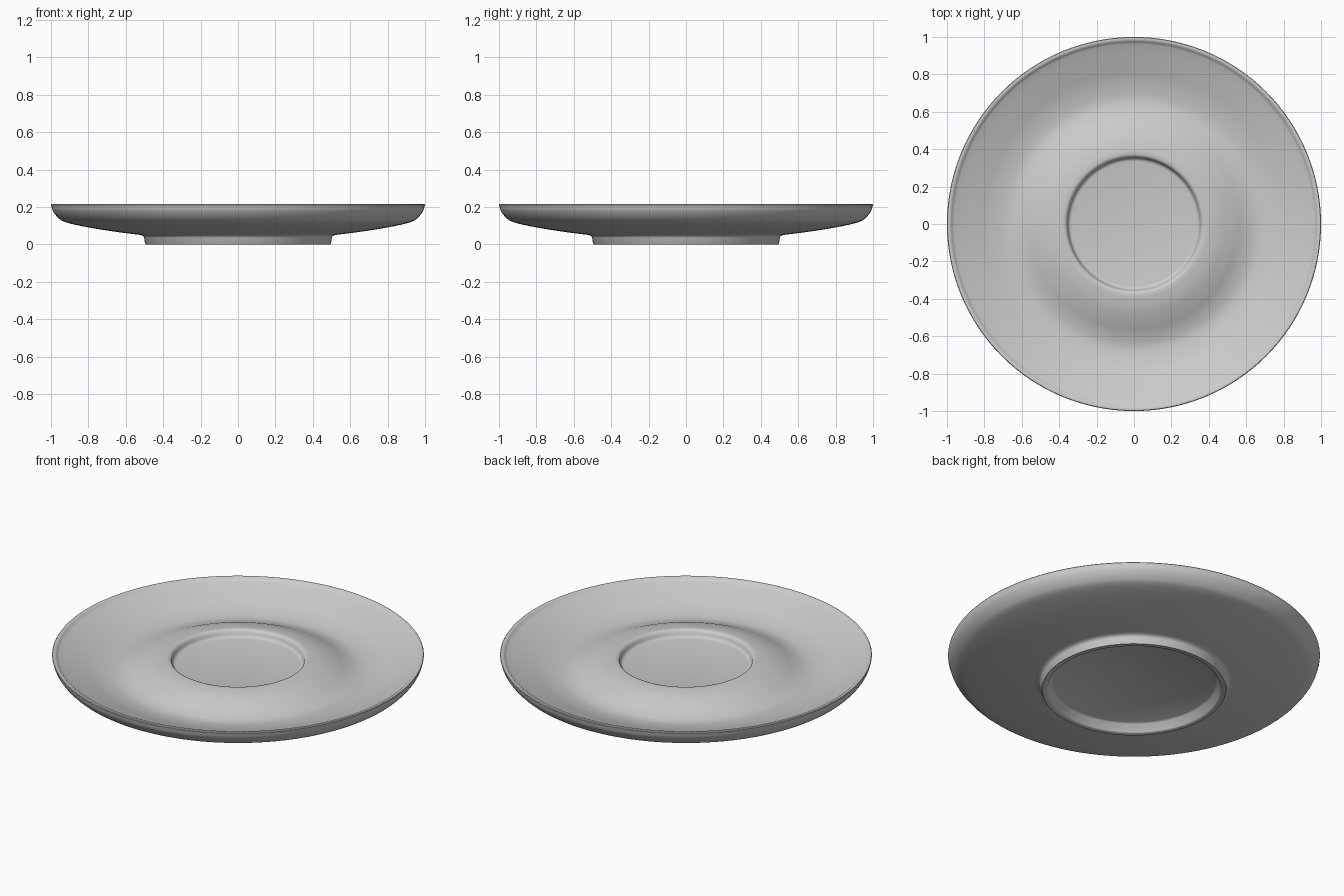
import bpy, bmesh, math
from mathutils import Vector

if "Cube" in bpy.data.objects:
    bpy.data.objects.remove(bpy.data.objects["Cube"])

SIDES = 128

def smooth_path(pts, steps=6):
    """Catmull-Rom curve through (radius, height) points."""
    p = [Vector(q) for q in pts]
    p = [2 * p[0] - p[1]] + p + [2 * p[-1] - p[-2]]
    out = []
    for i in range(1, len(p) - 2):
        a, b, c, d = p[i - 1:i + 3]
        for k in range(steps):
            t = k / steps
            out.append(0.5 * (2 * b + (c - a) * t + (2 * a - 5 * b + 4 * c - d) * t * t
                              + (3 * b - a - 3 * c + d) * t ** 3))
    return out + [p[-2]]

# Underside: recessed base, foot ring
foot = [(0, 0.05), (0.435, 0.05), (0.447, 0.044), (0.465, 0.004), (0.470, 0.0), (0.494, 0.0),
        (0.497, 0.004), (0.502, 0.036), (0.507, 0.045)]
# Underside of the dish, up to the outer rim
under = smooth_path([(0.52, 0.051), (0.62, 0.063), (0.74, 0.081), (0.85, 0.101), (0.93, 0.122),
                     (0.965, 0.146), (0.989, 0.178), (0.998, 0.205)])
# Rolled rim
rim = [(1.0, 0.212), (0.997, 0.216), (0.990, 0.217), (0.981, 0.215), (0.975, 0.210)]
# Upper surface: trough and raised ring round the cup well
top = smooth_path([(0.968, 0.203), (0.93, 0.188), (0.85, 0.160), (0.76, 0.131), (0.67, 0.117),
                   (0.60, 0.130), (0.53, 0.158), (0.46, 0.182), (0.40, 0.193), (0.375, 0.194)])
# Cup well
well = [(0.365, 0.191), (0.359, 0.185), (0.354, 0.172), (0.350, 0.161), (0.343, 0.155),
        (0.333, 0.153), (0, 0.153)]

profile = foot + [tuple(v) for v in under] + rim + [tuple(v) for v in top] + well

# Lathe the closed profile about the z axis
bm = bmesh.new()
verts = [bm.verts.new((r, 0, z)) for r, z in profile]
edges = [bm.edges.new(pair) for pair in zip(verts, verts[1:])]
bmesh.ops.spin(bm, geom=verts + edges, cent=(0, 0, 0), axis=(0, 0, 1),
               angle=2 * math.pi, steps=SIDES, use_duplicate=False)
bmesh.ops.remove_doubles(bm, verts=bm.verts[:], dist=0.0001)
bmesh.ops.recalc_face_normals(bm, faces=bm.faces[:])

mesh = bpy.data.meshes.new("saucer")
bm.to_mesh(mesh)
bm.free()
saucer = bpy.data.objects.new("saucer", mesh)
bpy.context.collection.objects.link(saucer)
bpy.context.view_layer.objects.active = saucer
saucer.select_set(True)
bpy.ops.object.shade_smooth_by_angle(angle=math.radians(40))
